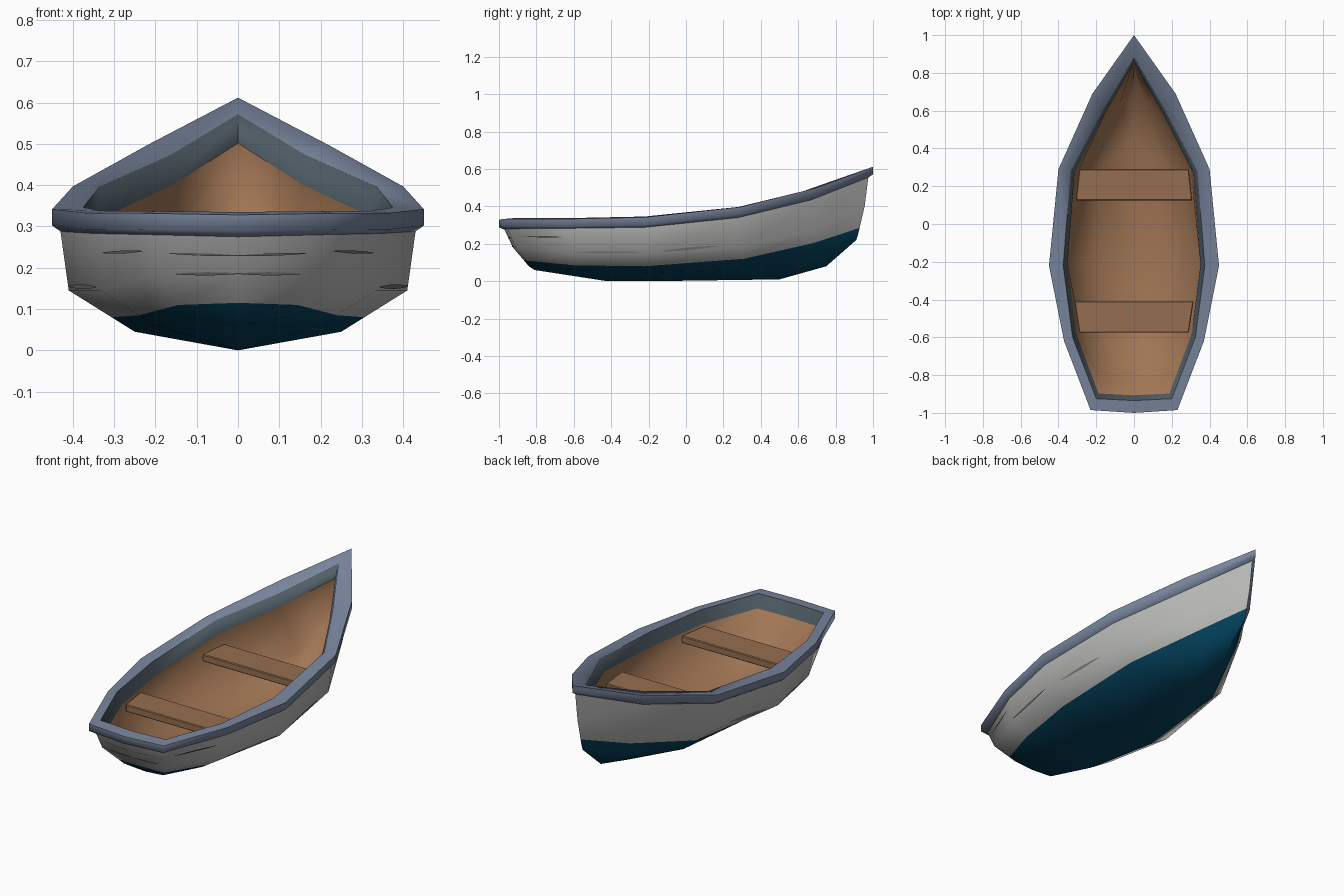
import bpy, bmesh, math

if "Cube" in bpy.data.objects:
    bpy.data.objects.remove(bpy.data.objects["Cube"])


def mat(name, rgb):
    m = bpy.data.materials.new(name)
    m.diffuse_color = (*rgb, 1)
    m.use_nodes = True
    m.node_tree.nodes["Principled BSDF"].inputs["Base Color"].default_value = m.diffuse_color
    return m


WHITE = mat("pale grey paint", (0.47, 0.48, 0.465))
WORN = mat("worn grey paint", (0.17, 0.17, 0.16))
BLUE = mat("deep blue paint", (0.001, 0.052, 0.105))
SLATE = mat("slate trim", (0.19, 0.235, 0.335))
DARK = mat("dark slate", (0.085, 0.115, 0.14))
WOOD = mat("wood", (0.355, 0.18, 0.088))
SEAT = mat("seat wood", (0.30, 0.155, 0.08))

# Half outlines, from stern centre along the right side to the bow
keel = [(0, -.81, .06), (0, -.81, .06), (0, -.42, 0), (0, -.2, 0),
        (0, .5, .01), (0, .75, .08), (0, .91, .22)]
bilge = [(0, -.84, .08), (.12, -.83, .08), (.2, -.6, .06), (.25, -.22, .045),
         (.215, .33, .06), (.09, .69, .13), (0, .92, .25)]
chine = [(0, -.925, .18), (.2, -.91, .18), (.335, -.6, .145), (.41, -.22, .145),
         (.355, .29, .18), (.17, .68, .27), (0, .955, .40)]
sheer = [(0, -.97, .275), (.21, -.955, .28), (.35, -.61, .283), (.43, -.22, .288),
         (.378, .28, .34), (.2, .67, .435), (0, .975, .555)]
rim_top = [(0, -1, .328), (.23, -.985, .332), (.37, -.62, .333), (.45, -.22, .342),
           (.40, .29, .397), (.22, .69, .497), (0, 1, .612)]
rim_in = [(0, -.935, .335), (.2, -.925, .337), (.325, -.6, .338), (.375, -.22, .346),
          (.335, .28, .397), (.165, .6, .472), (0, .885, .572)]


def adjust(row, sx, sy, dz):
    return [(x * sx, y * sy, z + dz) for x, y, z in row]


def mix(a, b, t):
    return tuple(p + (q - p) * t for p, q in zip(a, b))


def at_height(low, high, heights):
    return [mix(a, b, (h - a[2]) / (b[2] - a[2]))
            for a, b, h in zip(low, high, heights)]


def finish(name, bm, mats, angle):
    me = bpy.data.meshes.new(name)
    bm.to_mesh(me)
    bm.free()
    for m in mats:
        me.materials.append(m)
    ob = bpy.data.objects.new(name, me)
    bpy.context.collection.objects.link(ob)
    bpy.ops.object.select_all(action='DESELECT')
    ob.select_set(True)
    bpy.context.view_layer.objects.active = ob
    bpy.ops.object.shade_smooth_by_angle(angle=math.radians(angle))
    return ob


def loft(name, rows, mats, rule, angle):
    """Skin closed mirrored outlines; rule gives the material for each strip."""
    bm = bmesh.new()
    rings = []
    for row in rows:
        full = row + [(-x, y, z) for x, y, z in row[-2:0:-1]]
        rings.append([bm.verts.new(p) for p in full])
    for r, (a, b) in enumerate(zip(rings, rings[1:])):
        n = len(a)
        for c in range(n):
            d = (c + 1) % n
            f = bm.faces.new((a[c], a[d], b[d], b[c]))
            f.material_index = rule(r)
    bmesh.ops.remove_doubles(bm, verts=bm.verts, dist=0.0005)
    return finish(name, bm, mats, angle)


# Outer hull, blue below the paint line
paint = at_height(bilge, chine, [.115, .11, .085, .08, .12, .205, .285])
loft("hull", [keel, bilge, paint, chine, sheer], [BLUE, WHITE],
     lambda r: 0 if r < 2 else 1, 75)

# Rim with its darker inner band
band = adjust(rim_in, .94, .97, -.07)
loft("rim", [sheer, adjust(rim_top, 1, 1, -.04), rim_top, rim_in, band],
     [SLATE, DARK], lambda r: 1 if r == 3 else 0, 72)

# Wooden inside
inner = [adjust(row, .85, .91, .037) for row in (chine, bilge, keel)]
loft("inside", [band] + inner, [WOOD], lambda r: 0, 180)


# Seats: boards tapered to follow the hull
def seat(name, y0, y1, w0, w1, z):
    bm = bmesh.new()
    bmesh.ops.create_cube(bm, size=1)
    for v in bm.verts:
        back = v.co.y > 0
        v.co = (math.copysign(w1 if back else w0, v.co.x),
                y1 if back else y0, z + (v.co.z - .5) * .04)
    bmesh.ops.bevel(bm, geom=bm.edges[:], offset=.004, segments=1, affect='EDGES')
    finish(name, bm, [SEAT], 30)


seat("front_seat", -.575, -.41, .29, .315, .267)
seat("back_seat", .125, .29, .308, .29, .275)


# Worn streaks: thin slivers lying on the topsides
def on_side(u, t):
    c = min(int(u), 5)
    return mix(mix(chine[c], chine[c + 1], u - c),
               mix(sheer[c], sheer[c + 1], u - c), t)


def streak(bm, u0, u1, t0, t1, thick, side):
    steps, pairs = 6, []
    for i in range(steps + 1):
        s = i / steps
        h = thick * (.25 + .75 * math.sin(math.pi * s))
        u, t = u0 + (u1 - u0) * s, t0 + (t1 - t0) * s
        pair = []
        for k in (t - h, t + h):
            x, y, z = on_side(u, k)
            out = .004 if u >= 1 else 0
            pair.append(bm.verts.new((side * (x + out), y - .004, z)))
        pairs.append(pair)
    for a, b in zip(pairs, pairs[1:]):
        loop = (a[0], b[0], b[1], a[1])
        bm.faces.new(loop if side > 0 else loop[::-1])


bm = bmesh.new()
for side in (1, -1):
    streak(bm, 1.15, 1.85, .62, .65, .03, side)
    streak(bm, 2.05, 2.95, .06, .07, .04, side)
    streak(bm, 3.2, 3.75, .06, .1, .05, side)
    streak(bm, 0, .8, .52, .55, .03, side)
    streak(bm, 0, .75, .06, .05, .04, side)
finish("worn_streaks", bm, [WORN], 60)
